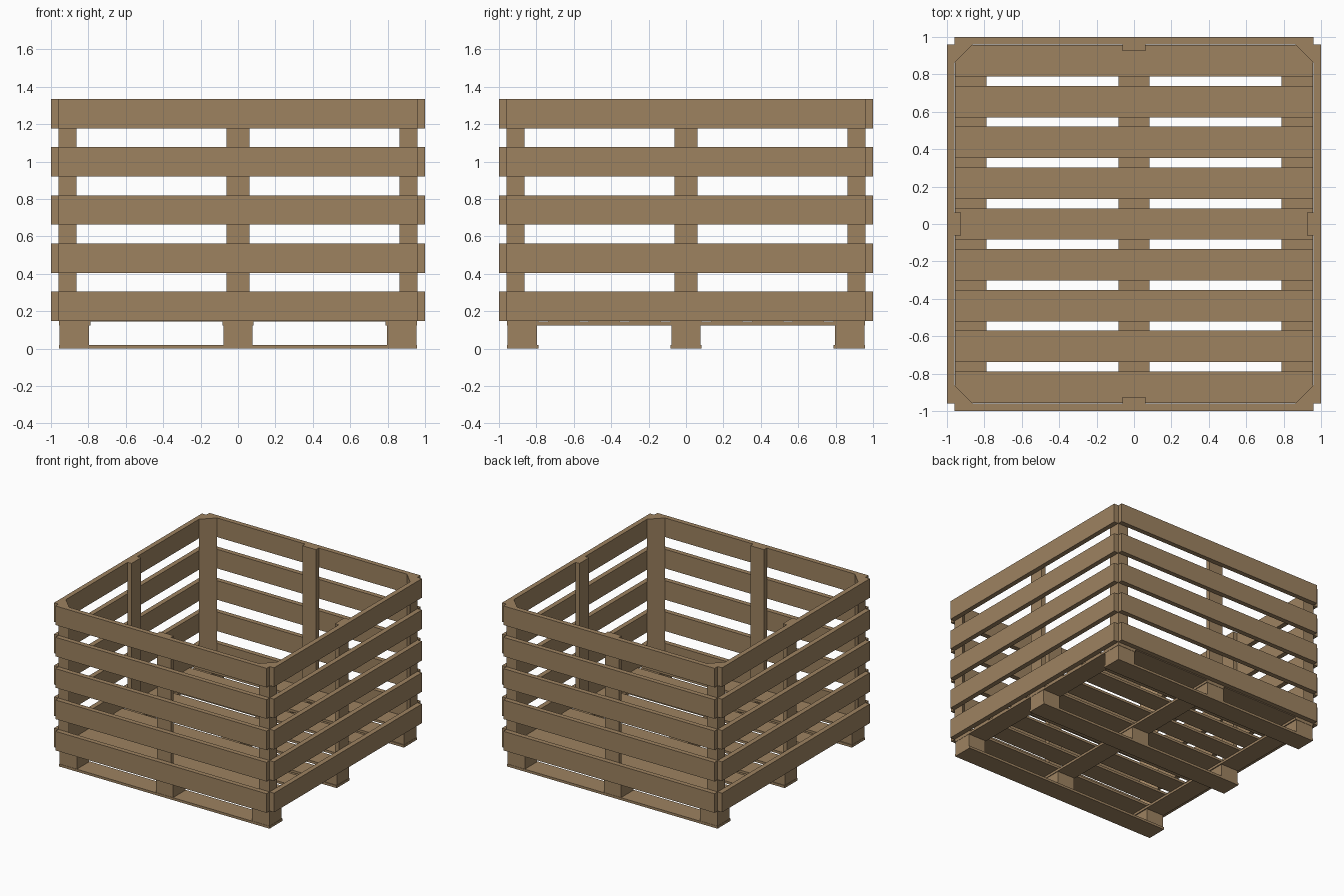
import bpy

if "Cube" in bpy.data.objects:
    bpy.data.objects.remove(bpy.data.objects["Cube"], do_unlink=True)

wood = bpy.data.materials.new("weathered wood")
wood.use_nodes = True
COLOR = (0.34, 0.225, 0.118, 1)
wood.diffuse_color = COLOR
wood.node_tree.nodes["Principled BSDF"].inputs["Base Color"].default_value = COLOR


def prism(name, outline, z0, z1):
    """Extrude a counter-clockwise outline upwards."""
    n = len(outline)
    verts = [(x, y, z) for z in (z0, z1) for x, y in outline]
    faces = [tuple(reversed(range(n))), tuple(range(n, 2 * n))]
    faces += [(i, (i + 1) % n, (i + 1) % n + n, i + n) for i in range(n)]
    mesh = bpy.data.meshes.new(name)
    mesh.from_pydata(verts, [], faces)
    mesh.materials.append(wood)
    obj = bpy.data.objects.new(name, mesh)
    bpy.context.collection.objects.link(obj)
    return obj


def board(name, cx, cy, w, d, z0, z1):
    """Box centred on cx, cy."""
    x, y = w / 2, d / 2
    return prism(name, [(cx - x, cy - y), (cx + x, cy - y),
                        (cx + x, cy + y), (cx - x, cy + y)], z0, z1)


INNER = 0.96          # inside face of the walls
EDGE = 0.956          # outer edge of the pallet
WIDE = 0.168          # board width
ROWS = (EDGE - WIDE / 2) * 1.0
BOTTOM, BLOCK, STRINGER, DECK, TOP = 0.02, 0.125, 0.144, 0.164, 1.335

# Pallet: skids along x, blocks, stringers along y
for i in (-1, 0, 1):
    board("bottom_skid", 0, i * ROWS, 2 * EDGE, WIDE, 0, BOTTOM)
    board("stringer", i * ROWS, 0, WIDE, 2 * EDGE, BLOCK, STRINGER)
    for j in (-1, 0, 1):
        board("pallet_block", i * 0.875, j * 0.875, 0.157, 0.157, BOTTOM, BLOCK)

# Deck boards
for i in range(-4, 5):
    board("deck_board", 0, i * ROWS / 4, 2 * EDGE, WIDE, STRINGER, DECK)

# Wall slats on all four sides
for i in range(5):
    z = 0.148 + i * 0.2575
    for s in (-1, 1):
        board("wall_slat", 0, s * 0.98, 2 * INNER, 0.04, z, z + 0.157)
        board("side_slat", s * 0.98, 0, 0.04, 2 * INNER, z, z + 0.157)

# Middle posts and triangular corner posts
for s in (-1, 1):
    board("middle_post", 0, s * 0.942, 0.125, 0.036, DECK, TOP)
    board("side_post", s * 0.942, 0, 0.036, 0.125, DECK, TOP)
    for t in (-1, 1):
        a, b = INNER, 0.863
        corner = [(s * a, t * a), (s * b, t * a), (s * a, t * b)]
        if s * t < 0:
            corner.reverse()
        prism("corner_post", corner, DECK, TOP)
